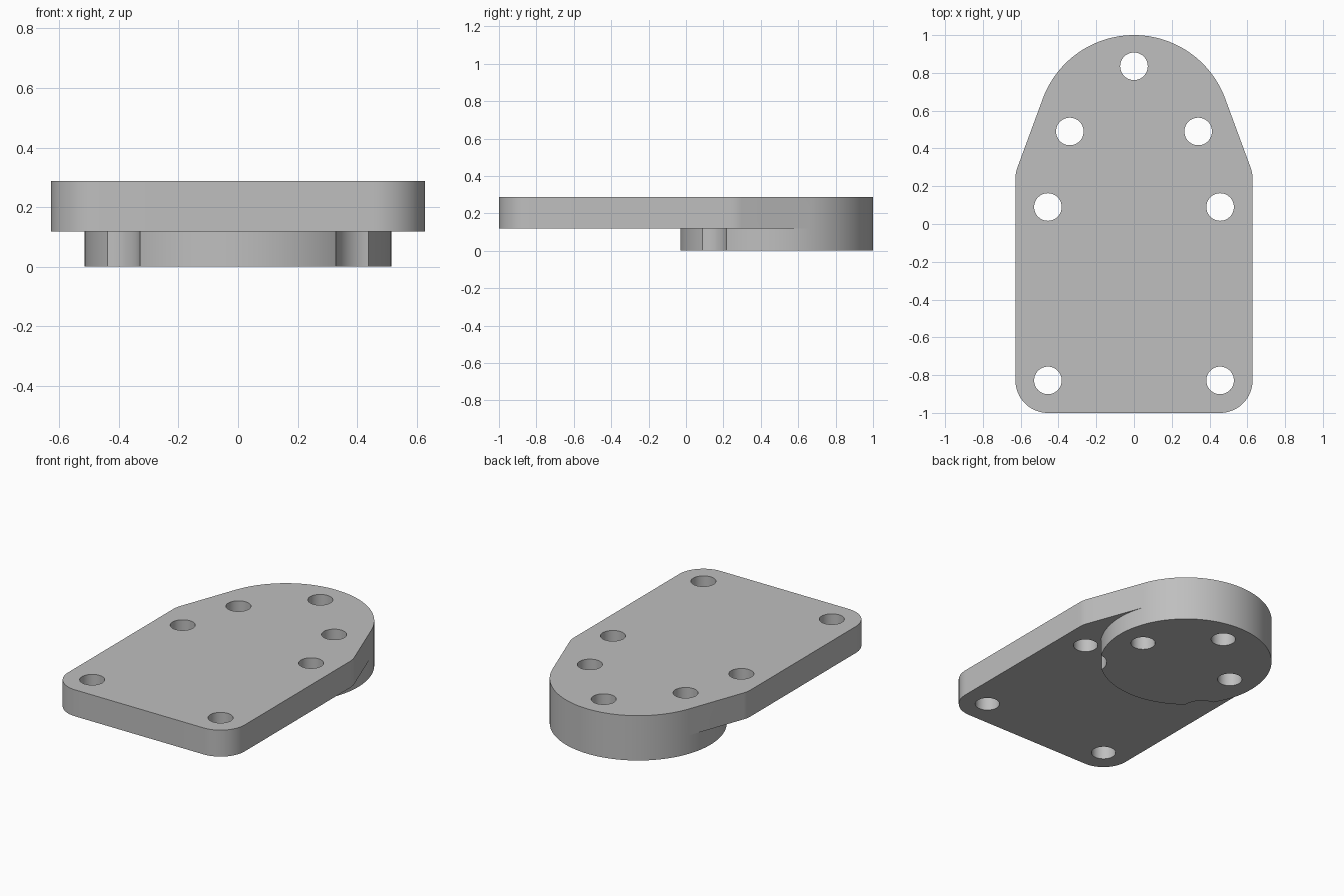
import bpy
import bmesh
from math import cos, sin, tan, acos, atan2, hypot, radians, pi

cube = bpy.data.objects.get("Cube")
if cube:
    bpy.data.objects.remove(cube, do_unlink=True)

# Main dimensions
BOSS_TOP, TOP = 0.118, 0.288
HALF_WIDTH, CORNER = 0.628, 0.172
BOSS_Y, BOSS_R = 0.485, 0.515
SHOULDER_Y = 0.27
HOLE_R, NOTCH_R = 0.073, 0.127
HOLES = [(0, 0.835)] + [(s * x, y) for s in (-1, 1)
                        for x, y in ((0.34, 0.49), (0.456, 0.09), (0.456, -0.828))]

grey = bpy.data.materials.new("plain grey")
grey.use_nodes = True
grey.diffuse_color = (0.52, 0.52, 0.52, 1)
grey.node_tree.nodes["Principled BSDF"].inputs["Base Color"].default_value = (0.52, 0.52, 0.52, 1)


def arc(x, y, r, start, end, steps):
    """Points along an arc, both ends included."""
    angles = [start + (end - start) * i / steps for i in range(steps + 1)]
    return [(x + r * cos(a), y + r * sin(a)) for a in angles]


def prism(name, outline, z0, z1):
    """Solid with a flat outline, from z0 up to z1."""
    bm = bmesh.new()
    base = bm.faces.new([bm.verts.new((x, y, z0)) for x, y in outline])
    top = bmesh.ops.extrude_face_region(bm, geom=[base], use_keep_orig=True)["geom"]
    bmesh.ops.translate(bm, vec=(0, 0, z1 - z0),
                        verts=[v for v in top if isinstance(v, bmesh.types.BMVert)])
    bmesh.ops.recalc_face_normals(bm, faces=bm.faces)
    mesh = bpy.data.meshes.new(name)
    bm.to_mesh(mesh)
    bm.free()
    mesh.materials.append(grey)
    obj = bpy.data.objects.new(name, mesh)
    bpy.context.collection.objects.link(obj)
    return obj


def combine(target, other, operation):
    """Apply a boolean and remove the helper solid."""
    mod = target.modifiers.new(operation.title(), 'BOOLEAN')
    mod.operation, mod.object, mod.solver = operation, other, 'EXACT'
    bpy.context.view_layer.objects.active = target
    bpy.ops.object.modifier_apply(modifier=mod.name)
    bpy.data.objects.remove(other, do_unlink=True)


def cut_round(target, x, y, r, z0, z1):
    cutter = prism("round_cutter", arc(x, y, r, 0, 2 * pi, 48)[:-1], z0, z1)
    cutter.hide_render = True
    combine(target, cutter, 'DIFFERENCE')


# Angle at which the slanted sides meet the round end
dx, dy = HALF_WIDTH, SHOULDER_Y - BOSS_Y
slant = atan2(dy, dx) + acos(BOSS_R / hypot(dx, dy))
round_end = arc(0, BOSS_Y, BOSS_R, slant, pi - slant, 64)
inner_x = HALF_WIDTH - CORNER
shoulder_c = SHOULDER_Y - CORNER * tan(slant / 2)

# Mounting plate: rounded front corners, soft shoulders, round back end
plate = prism("mounting_plate",
              arc(inner_x, CORNER - 1, CORNER, -pi / 2, 0, 16)
              + arc(inner_x, shoulder_c, CORNER, 0, slant, 6)
              + round_end
              + arc(-inner_x, shoulder_c, CORNER, pi - slant, pi, 6)
              + arc(-inner_x, CORNER - 1, CORNER, pi, 1.5 * pi, 16),
              BOSS_TOP, TOP)

# Round boss below, flush with the round end and notched around two holes
boss = prism("round_boss",
             round_end + arc(0, BOSS_Y, BOSS_R, pi - slant, 2 * pi + slant, 96)[1:-1],
             0, BOSS_TOP)
for side in (-1, 1):
    cut_round(boss, side * 0.456, 0.09, NOTCH_R, -0.1, TOP)
combine(plate, boss, 'UNION')

# Bolt holes
for x, y in HOLES:
    cut_round(plate, x, y, HOLE_R, -0.1, TOP + 0.1)

bpy.ops.object.select_all(action='DESELECT')
plate.select_set(True)
bpy.context.view_layer.objects.active = plate
bpy.ops.object.shade_smooth_by_angle(angle=radians(30))
